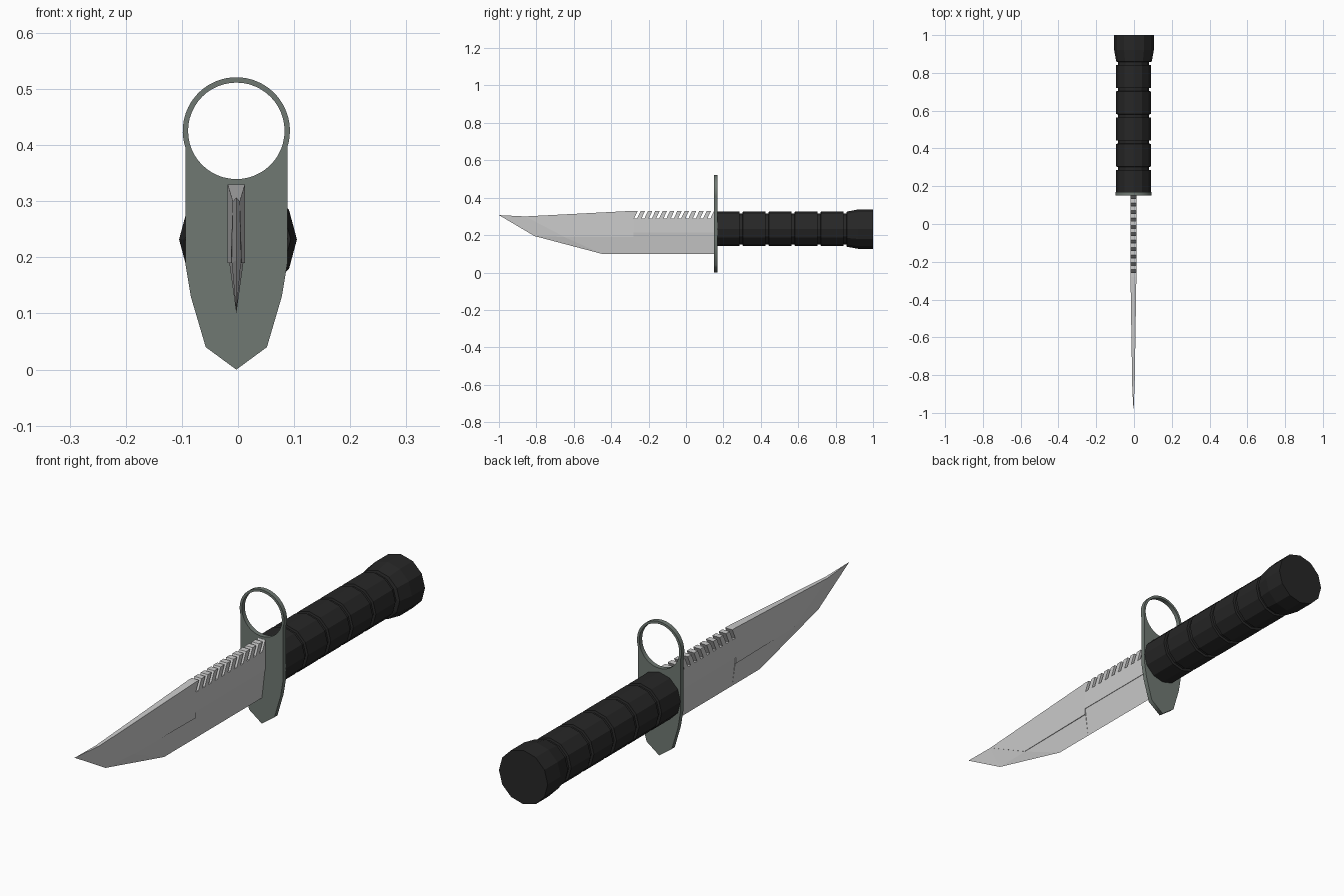
import bpy, bmesh
from math import sin, cos, pi, sqrt, asin

if "Cube" in bpy.data.objects:
    bpy.data.objects.remove(bpy.data.objects["Cube"])

CX = -0.003   # small sideways offset of blade, guard and grip


def finish(name, bm, mat=None):
    bmesh.ops.remove_doubles(bm, verts=bm.verts, dist=1e-5)
    bmesh.ops.recalc_face_normals(bm, faces=bm.faces)
    me = bpy.data.meshes.new(name)
    bm.to_mesh(me)
    bm.free()
    ob = bpy.data.objects.new(name, me)
    bpy.context.collection.objects.link(ob)
    if mat:
        me.materials.append(mat)
    return ob


def material(name, rgb):
    m = bpy.data.materials.new(name)
    m.diffuse_color = (*rgb, 1)
    m.use_nodes = True
    m.node_tree.nodes["Principled BSDF"].inputs["Base Color"].default_value = m.diffuse_color
    return m


def lathe(name, profile, mat, cx, cz, sides=12):
    """Revolve (y, radius) pairs round the y direction, with end caps."""
    bm = bmesh.new()
    rings = [[bm.verts.new((cx + r * cos(2 * pi * i / sides), y, cz + r * sin(2 * pi * i / sides)))
              for i in range(sides)] for y, r in profile]
    for a, b in zip(rings, rings[1:]):
        for i in range(sides):
            j = (i + 1) % sides
            bm.faces.new((a[i], a[j], b[j], b[i]))
    bm.faces.new(rings[0])
    bm.faces.new(rings[-1])
    return finish(name, bm, mat)


def slab(name, pts, faces):
    """Solid mirrored in x: (y, z, half thickness) points, closed along its border."""
    bm = bmesh.new()
    R = [bm.verts.new((CX + t, y, z)) for y, z, t in pts]
    L = [bm.verts.new((CX - t, y, z)) for y, z, t in pts]
    directed = {(f[i - 1], f[i]) for f in faces for i in range(len(f))}
    for f in faces:
        bm.faces.new([R[i] for i in f])
        bm.faces.new([L[i] for i in reversed(f)])
    for a, b in directed:
        if (b, a) not in directed:
            bm.faces.new((R[b], R[a], L[a], L[b]))
    return finish(name, bm)


black = material("black_grip", (0.02, 0.02, 0.02))
green = material("green_grey_guard", (0.16, 0.19, 0.17))

# Grip: five ribs separated by grooves
grip = []
for k in range(5):
    y = 0.165 + 0.139 * k
    grip += [(y, 0.092), (y + 0.120, 0.092), (y + 0.122, 0.083), (y + 0.137, 0.083)]
lathe("grip", grip, black, CX, 0.233)

# Flared pommel
lathe("pommel", [(0.857, 0.083), (0.86, 0.094), (0.92, 0.105), (1.0, 0.105)], black, 0, 0.232)

# Guard plate with muzzle ring
R_OUT, R_IN, RZ, HALF = 0.0955, 0.086, 0.4255, 0.091
a0 = -asin(sqrt(R_OUT ** 2 - HALF ** 2) / R_OUT)
side = [(0.0545, 0.04), (0.081, 0.13), (HALF, 0.19)]
N = 40
arc = [a0 + (pi - 2 * a0) * i / N for i in range(N + 1)]
outer = [(0, 0)] + side + [(R_OUT * cos(a), RZ + R_OUT * sin(a)) for a in arc]
outer += [(-x, z) for x, z in reversed(side)]
inner = [(R_IN * cos(2 * pi * i / 48), RZ + R_IN * sin(2 * pi * i / 48)) for i in range(48)]
cu = bpy.data.curves.new("guard", 'CURVE')
cu.dimensions, cu.fill_mode, cu.extrude = '2D', 'BOTH', 0.009
for loop in (outer, inner):
    sp = cu.splines.new('POLY')
    sp.points.add(len(loop) - 1)
    for p, (x, z) in zip(sp.points, loop):
        p.co = (x, z, 0, 1)
    sp.use_cyclic_u = True
cu.materials.append(green)
guard = bpy.data.objects.new("guard", cu)
guard.location = (CX, 0.16, 0)
guard.rotation_euler = (pi / 2, 0, 0)
bpy.context.collection.objects.link(guard)
bpy.context.view_layer.objects.active = guard
guard.select_set(True)
bpy.ops.object.convert(target='MESH')

# Blade back half: thick flat with slanted saw slots along the spine
T = 0.0155
spine = [(-0.28, 0.33)]
for k in range(11):
    y = -0.277 + 0.0392 * k
    spine += [(y + 0.019, 0.33), (y, 0.29), (y + 0.016, 0.29), (y + 0.035, 0.33)]
back = [(-0.28, 0.215)] + spine + [(0.165, 0.33), (0.165, 0.215)]
slab("blade_saw_back", [(y, z, T) for y, z in back], [list(range(len(back)))])


def thick(y):
    return T - 0.009 * (-0.28 - y) / 0.58


# Blade front half: flat narrowing towards the tip
front = [(-0.28, 0.33), (-0.28, 0.19), (-0.65, 0.19), (-0.86, 0.30)]
slab("blade_front_flat", [(y, z, thick(y)) for y, z in front], [[0, 1, 2, 3]])

# Cutting bevel below the rear flat
slab("blade_rear_bevel", [(0.165, 0.215, 0.0135), (-0.28, 0.215, 0.0135),
                          (-0.28, 0.10, 0), (0.165, 0.10, 0)], [[0, 1, 2, 3]])

# Cutting bevel of the front half and clipped point
slab("blade_front_bevel",
     [(-0.28, 0.19, 0.0125), (-0.65, 0.19, 0.008), (-0.86, 0.30, 0.006),
      (-0.28, 0.10, 0), (-0.45, 0.10, 0), (-0.81, 0.195, 0), (-1.0, 0.307, 0)],
     [[0, 1, 4, 3], [1, 5, 4], [1, 2, 5], [2, 6, 5]])
